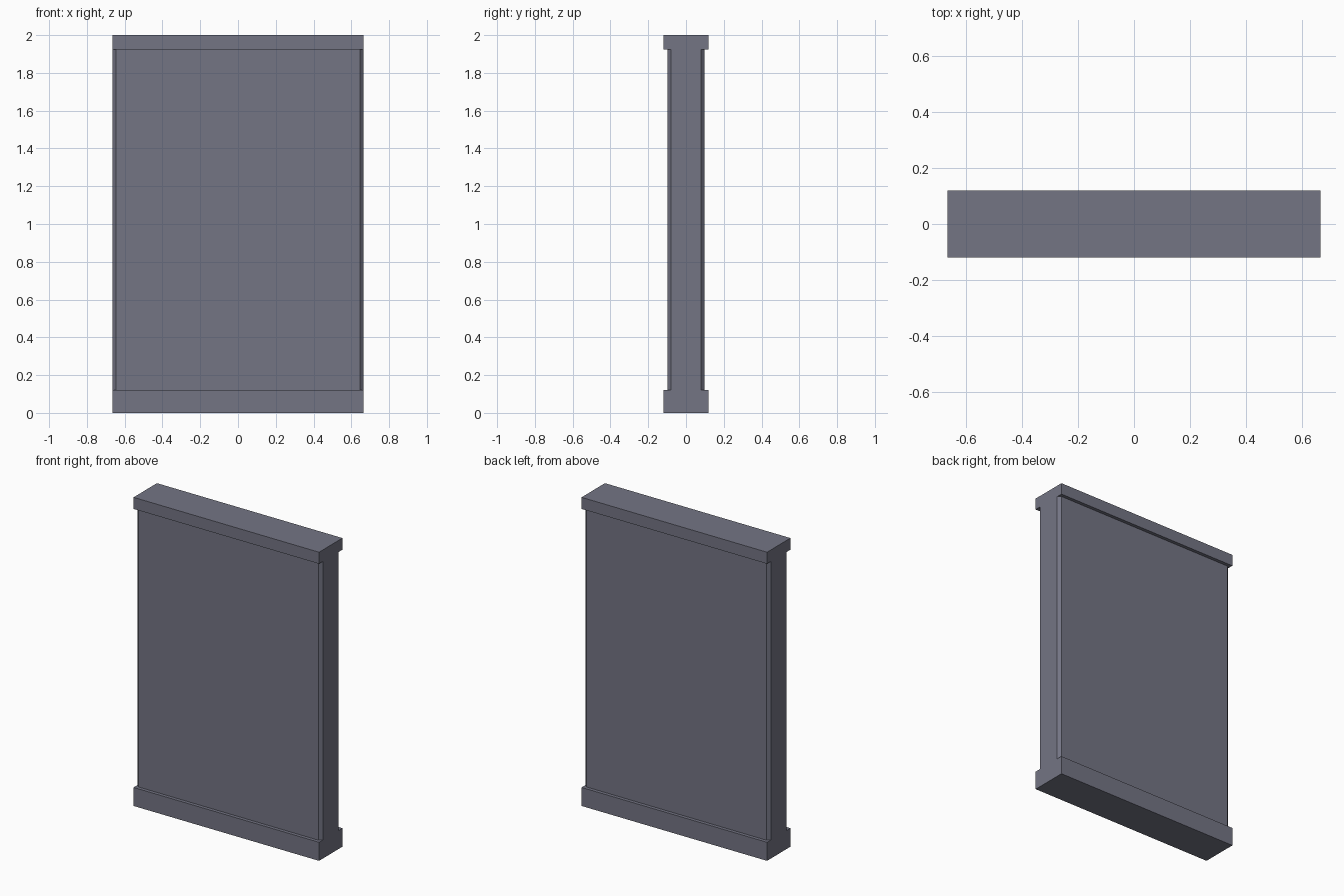
import bpy, bmesh

if "Cube" in bpy.data.objects:
    bpy.data.objects.remove(bpy.data.objects["Cube"])

mat = bpy.data.materials.new("slate grey")
mat.diffuse_color = (0.174, 0.178, 0.231, 1)
mat.use_nodes = True
mat.node_tree.nodes["Principled BSDF"].inputs["Base Color"].default_value = mat.diffuse_color

HALF_W = 0.665


def prism(name, half_y, z0, z1, chamfer=0.0):
    """Extrude a rectangular outline, optionally with chamfered corners."""
    x, y, c = HALF_W, half_y, chamfer
    if c:
        pts = [(x, -y + c), (x, y - c), (x - c, y), (-x + c, y),
               (-x, y - c), (-x, -y + c), (-x + c, -y), (x - c, -y)]
    else:
        pts = [(x, -y), (x, y), (-x, y), (-x, -y)]
    bm = bmesh.new()
    face = bm.faces.new([bm.verts.new((px, py, z0)) for px, py in pts])
    ext = bmesh.ops.extrude_face_region(bm, geom=[face], use_keep_orig=True)
    top = [v for v in ext["geom"] if isinstance(v, bmesh.types.BMVert)]
    bmesh.ops.translate(bm, verts=top, vec=(0, 0, z1 - z0))
    bmesh.ops.recalc_face_normals(bm, faces=bm.faces)
    me = bpy.data.meshes.new(name)
    bm.to_mesh(me)
    bm.free()
    me.materials.append(mat)
    ob = bpy.data.objects.new(name, me)
    bpy.context.collection.objects.link(ob)


# Wide plinth, chamfered wall slab, and wide coping on top
prism("base_plinth", 0.12, 0.0, 0.12)
prism("wall_slab", 0.098, 0.12, 1.925, chamfer=0.019)
prism("top_coping", 0.12, 1.925, 2.0)
